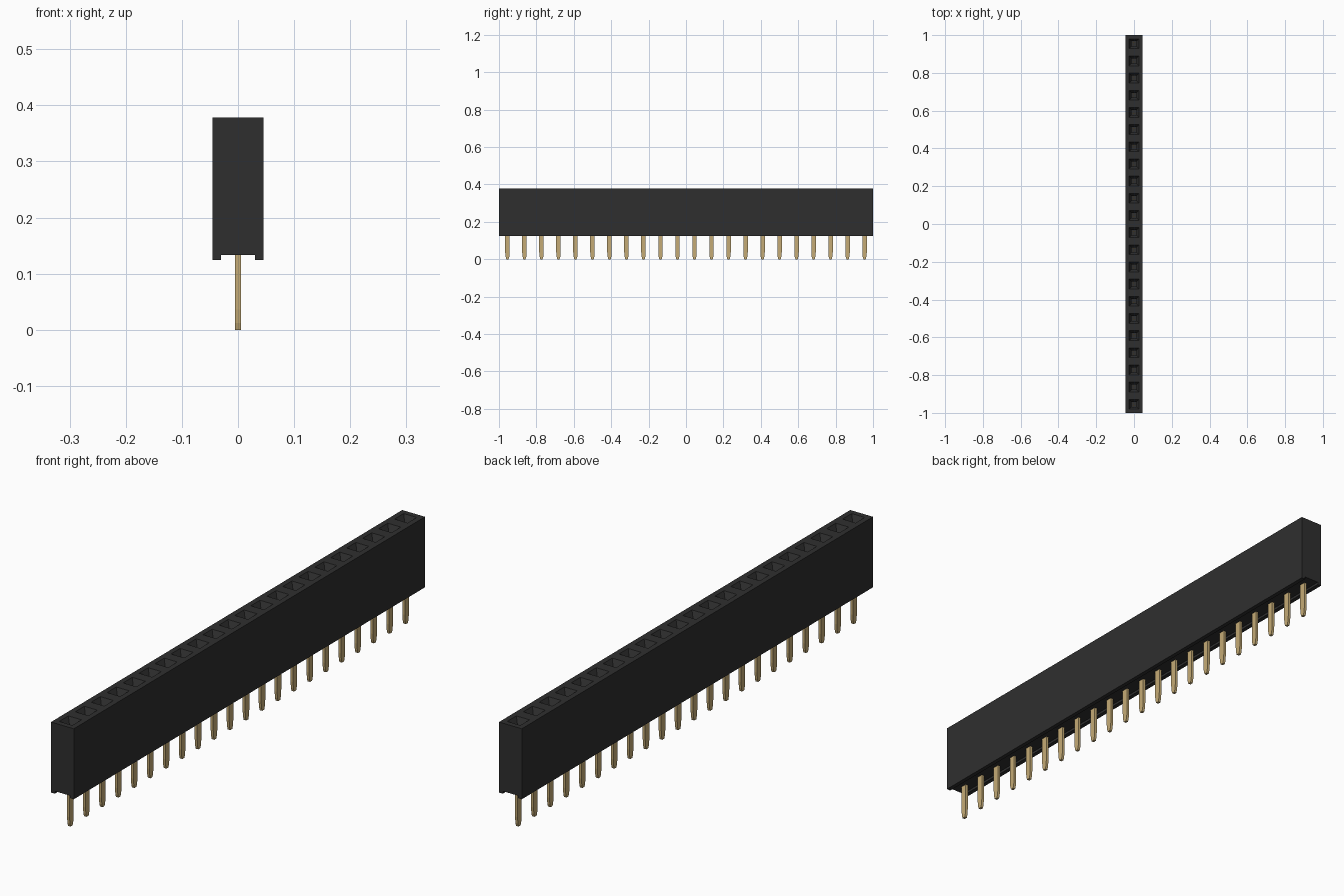
import bpy, bmesh, math

if "Cube" in bpy.data.objects:
    bpy.data.objects.remove(bpy.data.objects["Cube"], do_unlink=True)

COUNT = 22
PITCH = 2 / COUNT
HALF = PITCH / 2             # half width of the housing
Z_LOW, Z_GROOVE, Z_TOP = 0.124, 0.133, 0.378
CENTRES = [-1 + PITCH * (i + 0.5) for i in range(COUNT)]


def material(name, rgb):
    m = bpy.data.materials.new(name)
    m.use_nodes = True
    m.diffuse_color = (*rgb, 1)
    bsdf = m.node_tree.nodes["Principled BSDF"]
    bsdf.inputs["Base Color"].default_value = (*rgb, 1)
    bsdf.inputs["Roughness"].default_value = 0.6
    return m


black = material("black plastic", (0.028, 0.028, 0.028))
gold = material("gold metal", (0.56, 0.41, 0.18))


def finish(bm, name, mat):
    bmesh.ops.remove_doubles(bm, verts=bm.verts, dist=0.0001)
    bmesh.ops.recalc_face_normals(bm, faces=bm.faces)
    mesh = bpy.data.meshes.new(name)
    bm.to_mesh(mesh)
    bm.free()
    mesh.materials.append(mat)
    obj = bpy.data.objects.new(name, mesh)
    bpy.context.collection.objects.link(obj)
    return obj


def face(bm, points):
    return bm.faces.new([bm.verts.new(p) for p in points])


def square(half, y, z):
    return [(sx * half, y + sy * half, z)
            for sx, sy in ((-1, -1), (1, -1), (1, 1), (-1, 1))]


# Housing: one cell per contact, with a funnel and a blind square hole on top
section = [(HALF, Z_TOP), (HALF, Z_LOW), (0.03, Z_LOW), (0.03, Z_GROOVE),
           (-0.03, Z_GROOVE), (-0.03, Z_LOW), (-HALF, Z_LOW), (-HALF, Z_TOP)]
bm = bmesh.new()
for y in CENTRES:
    rings = [square(HALF, y, Z_TOP), square(0.026, y, Z_TOP),
             square(0.013, y, Z_TOP - 0.022), square(0.013, y, 0.2)]
    for a, b in zip(rings, rings[1:]):
        for i in range(4):
            j = (i + 1) % 4
            face(bm, [a[i], a[j], b[j], b[i]])
    face(bm, rings[-1])
    for (x0, z0), (x1, z1) in zip(section, section[1:]):
        face(bm, [(x0, y - HALF, z0), (x1, y - HALF, z1),
                  (x1, y + HALF, z1), (x0, y + HALF, z0)])
for y in (-1, 1):
    face(bm, [(x, y, z) for x, z in section])
finish(bm, "housing", black)


# Flat stamped part: a y-z outline extruded across x
def plate(bm, outline, y, half_x):
    f = face(bm, [(-half_x, y + py, z) for py, z in outline])
    out = bmesh.ops.extrude_face_region(bm, geom=[f])["geom"]
    for v in out:
        if isinstance(v, bmesh.types.BMVert):
            v.co.x = half_x


# Solder pins with tapered tips
right = [(0.006, 0.0), (0.0095, 0.012), (0.012, 0.036), (0.012, 0.15)]
outline = right + [(-y, z) for y, z in reversed(right)]
bm = bmesh.new()
for y in CENTRES:
    plate(bm, outline, y, 0.005)
finish(bm, "solder_pins", gold)

# Pairs of spring leaves inside the holes
leaf = [(-0.002, 0.195), (0.002, 0.195), (0.002, 0.325), (-0.002, 0.325)]
bm = bmesh.new()
for y in CENTRES:
    for side in (-1, 1):
        plate(bm, leaf, y + side * 0.006, 0.005)
finish(bm, "spring_contacts", gold)
